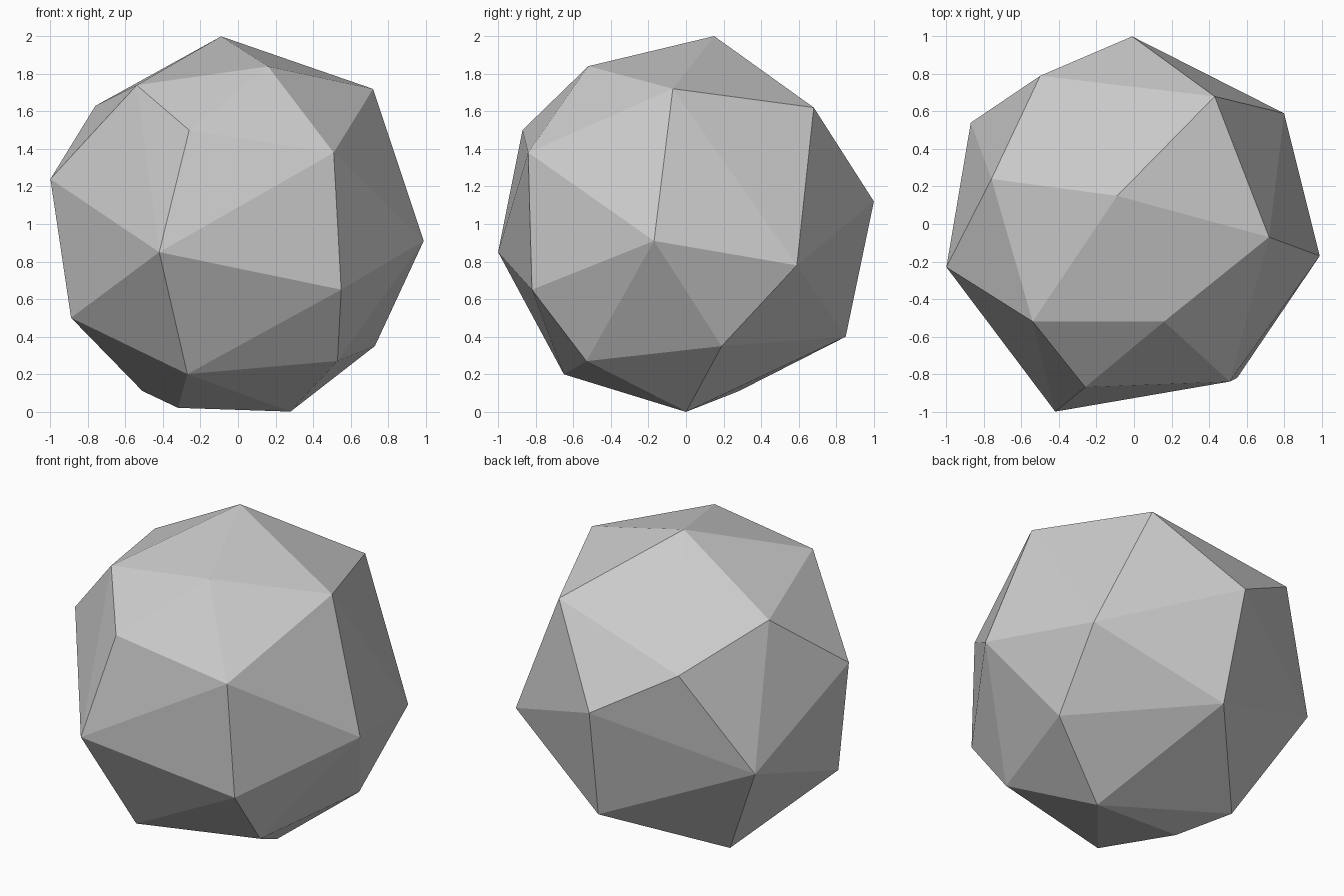
import bpy
import bmesh
from mathutils import Vector

# Remove the default object
cube = bpy.data.objects.get("Cube")
if cube:
    bpy.data.objects.remove(cube, do_unlink=True)


def make_material(name, colour):
    material = bpy.data.materials.new(name)
    material.use_nodes = True
    material.diffuse_color = colour
    shader = material.node_tree.nodes["Principled BSDF"]
    shader.inputs["Base Color"].default_value = colour
    return material


# Corners of the stone in hundredths of a unit, in rings from top to bottom
crown = [(-9, 15, 200), (72, -7, 172), (16, -52, 184), (-54, -52, 174),
         (-76, 24, 163), (43, 68, 162)]
upper_ring = [(-100, -23, 124), (-26, -87, 150), (51, -84, 138),
              (-1, 100, 112), (-50, 79, 141)]
middle_ring = [(99, -17, 91), (-42, -100, 85), (55, -82, 65),
               (80, 59, 78), (-87, 54, 78)]
lower_ring = [(-89, -28, 50), (-27, -65, 20), (53, -53, 27),
              (73, 19, 35), (3, 85, 40)]
base = [(28, 0, 0), (-32, 0, 2), (-51, 28, 11)]


def build_stone(name, rings, material):
    """Wrap flat facets tightly around the corner points."""
    bm = bmesh.new()
    for ring in rings:
        for corner in ring:
            bm.verts.new(Vector(corner) / 100)
    bmesh.ops.convex_hull(bm, input=bm.verts[:])
    bmesh.ops.recalc_face_normals(bm, faces=bm.faces[:])
    for face in bm.faces:
        face.smooth = False
    mesh = bpy.data.meshes.new(name)
    bm.to_mesh(mesh)
    bm.free()
    mesh.materials.append(material)
    stone = bpy.data.objects.new(name, mesh)
    bpy.context.collection.objects.link(stone)
    return stone


# Faceted stone
grey = make_material("stone_grey", (0.6, 0.6, 0.6, 1.0))
build_stone("faceted_stone", [crown, upper_ring, middle_ring, lower_ring, base], grey)
